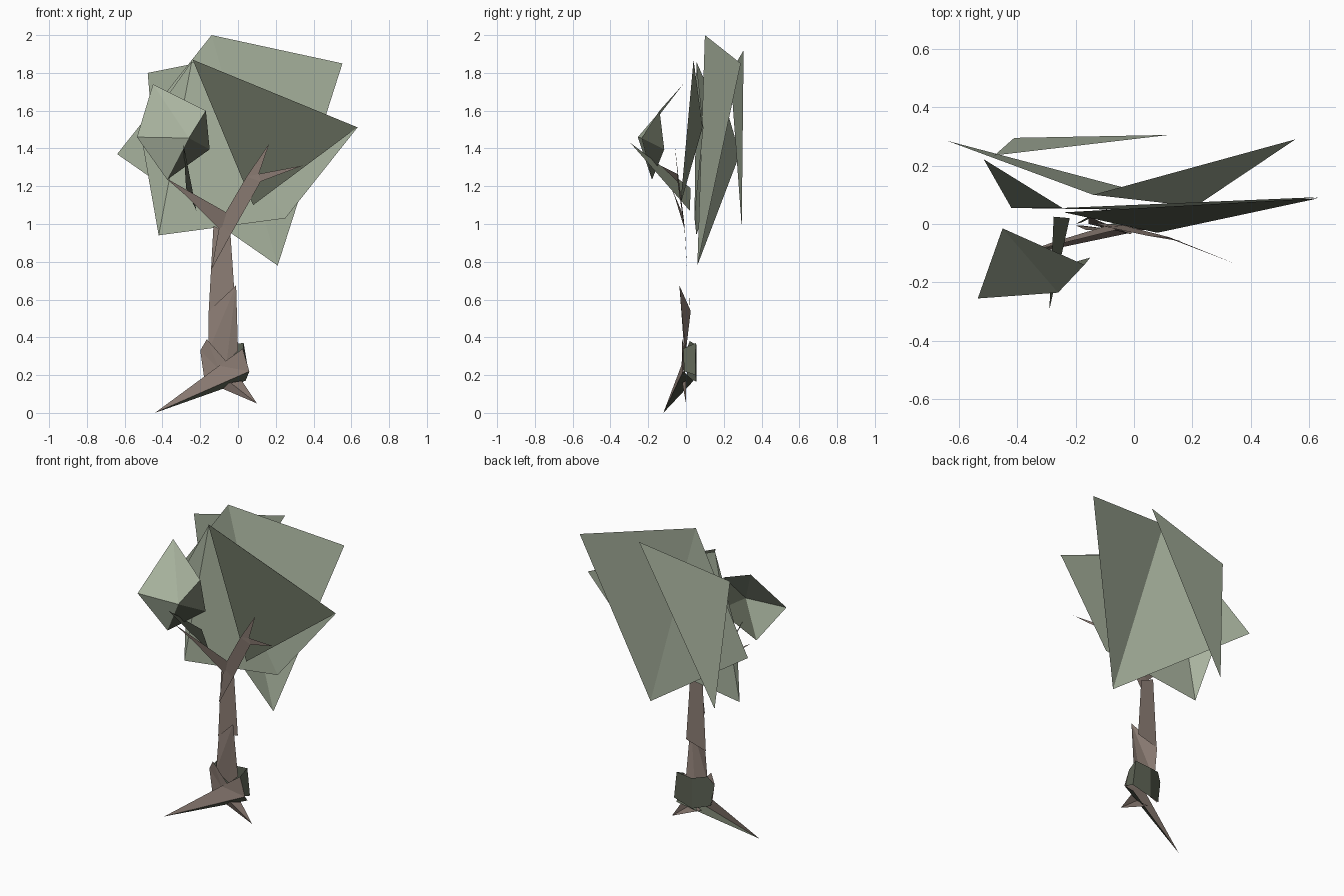
import bpy


def material(name, rgb):
    m = bpy.data.materials.new(name)
    m.diffuse_color = (*rgb, 1)
    return m


LEAF = material("leaf green", (0.40, 0.46, 0.35))
BARK = material("bark brown", (0.27, 0.21, 0.18))
SHADE = material("dark moss", (0.11, 0.125, 0.09))


def sheet(name, points, faces, mats=(LEAF,), dark=()):
    """Open folded sheet; faces listed in 'dark' use the second material."""
    me = bpy.data.meshes.new(name)
    me.from_pydata(points, [], faces)
    for m in mats:
        me.materials.append(m)
    for i, p in enumerate(me.polygons):
        p.material_index = 1 if i in dark else 0
        p.use_smooth = False
    ob = bpy.data.objects.new(name, me)
    bpy.context.collection.objects.link(ob)
    return ob


# Rear canopy: large kite folded along its middle
sheet("canopy_rear",
      [(-0.14, 0.10, 2.0), (-0.64, 0.285, 1.37), (0.21, 0.06, 0.78), (0.553, 0.29, 1.85)],
      [(0, 1, 2), (0, 2, 3)])

# Rearmost single leaf plane
sheet("canopy_back_leaf",
      [(0.12, 0.305, 1.92), (-0.478, 0.235, 1.80), (-0.41, 0.295, 0.985)],
      [(0, 1, 2)])

# Middle canopy: pale sheet with a left wing
sheet("canopy_middle",
      [(-0.245, 0.055, 1.86), (-0.515, 0.222, 1.48), (-0.42, 0.055, 0.94),
       (0.25, 0.045, 1.03), (0.632, 0.092, 1.51)],
      [(0, 1, 2), (0, 2, 3), (0, 3, 4)])

# Dark panel hanging in front of it
sheet("canopy_dark_panel",
      [(-0.24, 0.04, 1.87), (0.08, -0.03, 1.10), (0.632, 0.088, 1.512)],
      [(0, 1, 2)], (SHADE,))

# Small front leaf clump: shallow open fan round a raised centre
sheet("leaf_clump",
      [(-0.26, -0.235, 1.455), (-0.45, -0.015, 1.74), (-0.535, -0.255, 1.46),
       (-0.375, -0.18, 1.235), (-0.15, -0.115, 1.395), (-0.17, -0.14, 1.60)],
      [(0, i, i % 5 + 1) for i in range(1, 6)],
      (LEAF, SHADE), dark=(2, 3))

# Dark twig under the clump
sheet("clump_twig",
      [(-0.29, -0.295, 1.43), (-0.275, 0.025, 1.19), (-0.22, 0.02, 1.07)],
      [(0, 1, 2)], (SHADE,))

# Left branch
sheet("left_branch",
      [(-0.385, -0.10, 1.245), (-0.27, -0.06, 1.145), (-0.09, -0.005, 0.965), (-0.06, -0.02, 1.06)],
      [(0, 1, 2, 3)], (BARK,))

# Right branch with two tapering tips
sheet("right_branch",
      [(-0.14, 0.005, 0.76), (-0.035, -0.005, 0.95), (0.12, -0.045, 1.225), (0.045, -0.04, 1.25),
       (-0.095, -0.01, 1.01), (0.165, -0.06, 1.425), (0.345, -0.135, 1.31), (0.11, -0.045, 1.265)],
      [(0, 1, 4), (4, 1, 2, 3), (3, 7, 5), (3, 2, 7), (2, 6, 7)], (BARK,))

# Trunk: two overlapping plates
sheet("trunk_upper",
      [(-0.155, 0.02, 0.54), (-0.015, 0.02, 0.58), (-0.04, 0.018, 0.95), (-0.13, 0.018, 0.99)],
      [(0, 1, 2, 3)], (BARK,))
sheet("trunk_lower",
      [(-0.155, 0.0, 0.33), (-0.06, -0.005, 0.27), (0.0, 0.0, 0.33), (-0.01, -0.035, 0.675), (-0.155, 0.025, 0.54)],
      [(0, 1, 3), (1, 2, 3), (0, 3, 4)], (BARK,))

# Trunk base: mossy back plates meeting at a ridge, plus the right side
sheet("mossy_base",
      [(-0.20, 0.0, 0.33), (-0.165, 0.02, 0.38), (-0.08, 0.055, 0.36), (0.03, 0.052, 0.37),
       (0.05, 0.05, 0.20), (-0.08, 0.055, 0.165), (-0.18, 0.005, 0.19),
       (0.025, -0.015, 0.34), (0.055, -0.01, 0.22)],
      [(0, 1, 2, 5, 6), (2, 3, 4, 5), (3, 7, 8, 4)], (SHADE,))
sheet("base_bark",
      [(-0.20, -0.005, 0.33), (-0.165, -0.02, 0.39), (-0.06, -0.02, 0.27), (-0.10, -0.015, 0.23), (-0.18, -0.005, 0.19)],
      [(0, 1, 3), (1, 2, 3), (0, 3, 4)], (BARK,))

# Roots
sheet("left_root",
      [(-0.44, -0.12, 0.0), (-0.10, -0.025, 0.25), (0.025, -0.015, 0.34), (0.06, -0.015, 0.22), (0.04, 0.04, 0.17)],
      [(0, 3, 1), (1, 3, 2), (0, 4, 3)], (BARK, SHADE), dark=(2,))
sheet("right_root",
      [(0.10, 0.0, 0.05), (0.02, 0.0, 0.17), (-0.04, -0.02, 0.16), (-0.11, 0.0, 0.14)],
      [(0, 1, 2), (0, 2, 3)], (BARK,))
